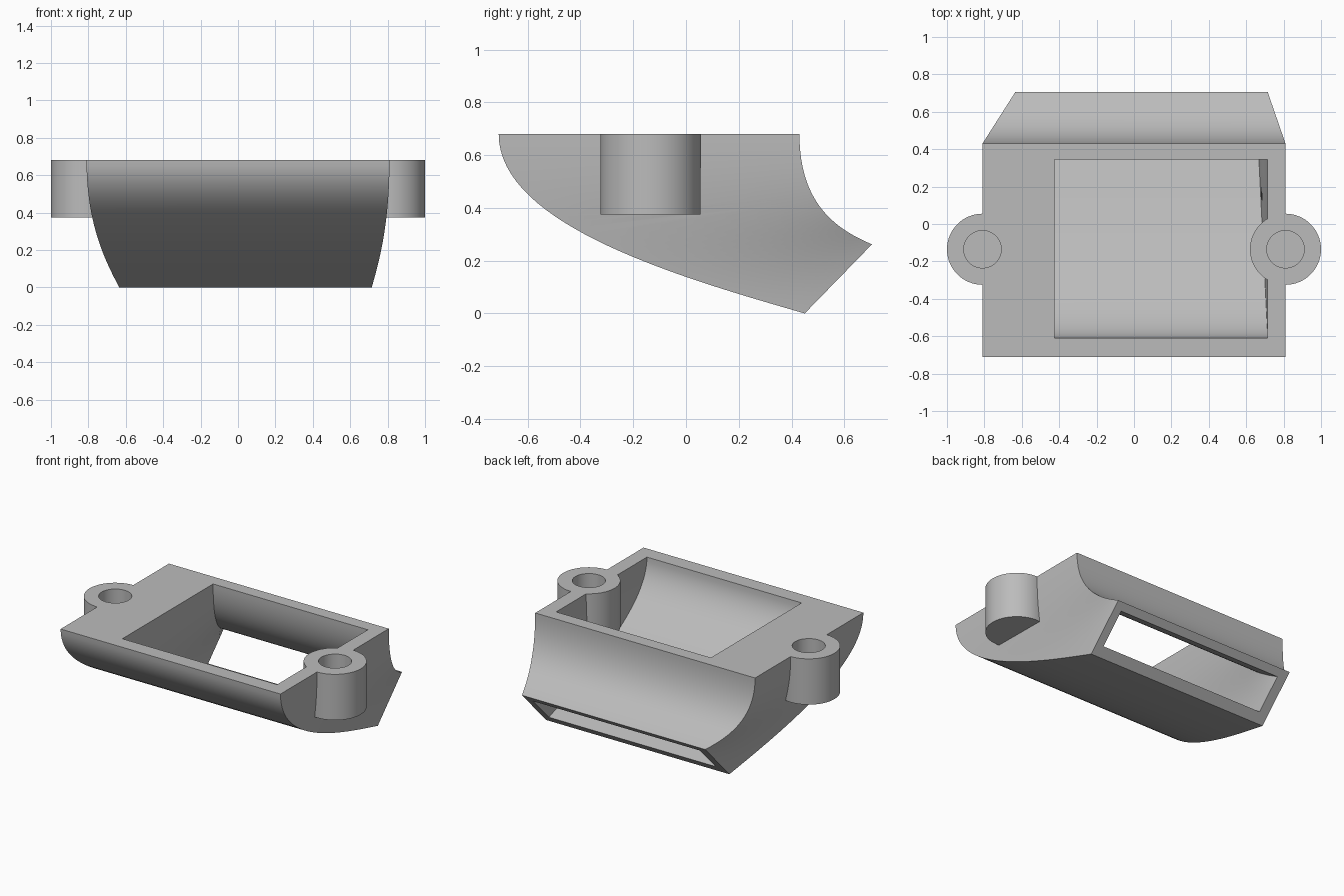
import bpy, bmesh
from mathutils import Vector

cube = bpy.data.objects.get("Cube")
if cube:
    bpy.data.objects.remove(cube, do_unlink=True)

TOP = 0.68
STEPS = 32

grey = bpy.data.materials.new("plain grey")
grey.use_nodes = True
colour = (0.5, 0.5, 0.5, 1)
grey.diffuse_color = colour
grey.node_tree.nodes["Principled BSDF"].inputs["Base Color"].default_value = colour


def bezier(start, end, drop, reach, slope):
    """Side curve in (y, z): leaves straight down, arrives at the given slope."""
    a, d = Vector(start), Vector(end)
    b = a - Vector((0, drop))
    c = d + Vector((-reach, slope * reach))
    for i in range(STEPS + 1):
        t = i / STEPS
        s = 1 - t
        yield a * s**3 + b * 3 * s * s * t + c * 3 * s * t * t + d * t**3


def edge_lines(curve, x_in, x_out):
    """Left and right edges of a curved wall, narrowing evenly along y."""
    pts = list(curve)
    y0, y1 = pts[0].x, pts[-1].x
    rows = []
    for p in pts:
        f = (p.x - y0) / (y1 - y0)
        rows.append([(a + (b - a) * f, p.x, p.y) for a, b in zip(x_in, x_out)])
    return rows


def tube(bm, front, back):
    """Four-sided lofted tube; returns its rings of vertices."""
    rings = [[bm.verts.new(c) for c in (f[0], f[1], b[1], b[0])]
             for f, b in zip(front, back)]
    for r, s in zip(rings, rings[1:]):
        for k in range(4):
            n = (k + 1) % 4
            bm.faces.new((r[k], r[n], s[n], s[k]))
    return rings


# Hollow duct: outer skin, inner skin, and rims at inlet and outlet
bm = bmesh.new()
outer_x = ((-0.81, 0.81), (-0.635, 0.715))
inner_x = ((-0.425, 0.715), (-0.57, 0.66))
outer = tube(bm,
             edge_lines(bezier((-0.71, TOP), (0.45, 0), 0.35, 0.453, 0.29), *outer_x),
             edge_lines(bezier((0.43, TOP), (0.705, 0.262), 0.27, 0.13, 0.42), *outer_x))
inner = tube(bm,
             edge_lines(bezier((-0.61, TOP), (0.50, 0.052), 0.33, 0.43, 0.29), *inner_x),
             edge_lines(bezier((0.345, TOP), (0.667, 0.223), 0.27, 0.16, 0.42), *inner_x))
for end in (0, -1):
    o, i = outer[end], inner[end]
    for k in range(4):
        n = (k + 1) % 4
        bm.faces.new((o[k], o[n], i[n], i[k]))
bmesh.ops.triangulate(bm, faces=bm.faces)
bmesh.ops.recalc_face_normals(bm, faces=bm.faces)
mesh = bpy.data.meshes.new("duct")
bm.to_mesh(mesh)
bm.free()
duct = bpy.data.objects.new("duct", mesh)
bpy.context.collection.objects.link(duct)
mesh.materials.append(grey)


def cylinder(name, x, radius, low, high):
    bpy.ops.mesh.primitive_cylinder_add(vertices=64, radius=radius, depth=high - low,
                                        location=(x, -0.135, (low + high) / 2))
    ob = bpy.context.object
    ob.name = name
    ob.data.materials.append(grey)
    return ob


def combine(tool, operation):
    mod = duct.modifiers.new(operation, "BOOLEAN")
    mod.operation = operation
    mod.solver = "EXACT"
    mod.object = tool
    bpy.ops.object.select_all(action="DESELECT")
    bpy.context.view_layer.objects.active = duct
    duct.select_set(True)
    bpy.ops.object.modifier_apply(modifier=mod.name)
    bpy.data.objects.remove(tool, do_unlink=True)


# Screw bosses on both sides, each with a blind hole
for x in (-0.81, 0.81):
    combine(cylinder("boss", x, 0.19, 0.375, TOP), "UNION")
    combine(cylinder("screw_hole", x, 0.1, 0.4, TOP + 0.1), "DIFFERENCE")

bpy.ops.object.shade_smooth_by_angle(angle=0.5)
